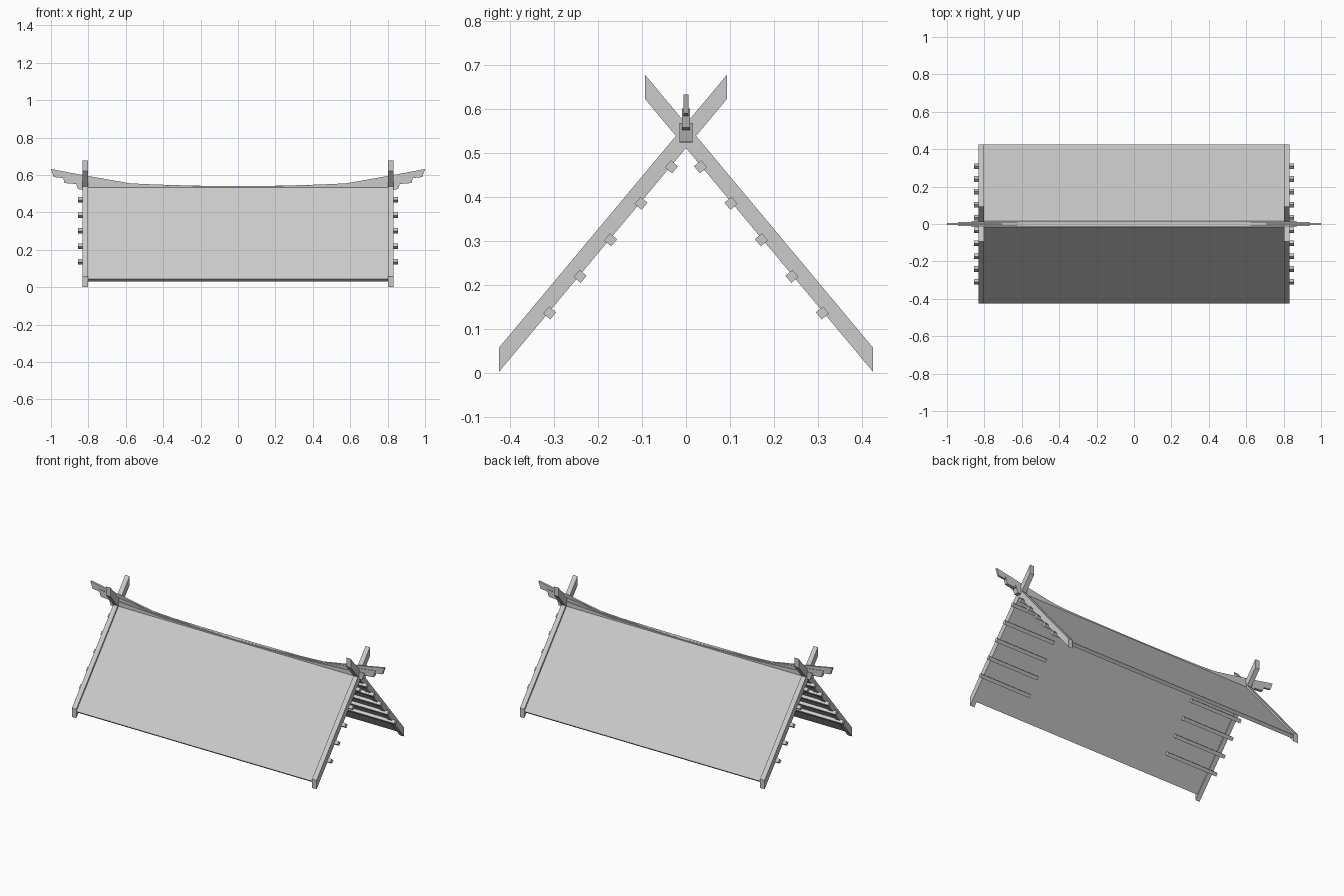
import bpy, bmesh
from mathutils import Vector

cube = bpy.data.objects.get("Cube")
if cube:
    bpy.data.objects.remove(cube)

grey = bpy.data.materials.new("plain grey")
grey.use_nodes = True
tone = (0.6, 0.6, 0.6, 1)
grey.diffuse_color = tone
grey.node_tree.nodes["Principled BSDF"].inputs["Base Color"].default_value = tone


def prism(name, outline, axis, low, high):
    """Extrude an outline along x (outline in y, z) or along y (outline in x, z)."""
    bm = bmesh.new()
    place = (lambda a, b: (low, a, b)) if axis == "x" else (lambda a, b: (a, low, b))
    face = bm.faces.new([bm.verts.new(place(a, b)) for a, b in outline])
    moved = bmesh.ops.extrude_face_region(bm, geom=[face])["geom"]
    offset = Vector((high - low, 0, 0) if axis == "x" else (0, high - low, 0))
    bmesh.ops.translate(bm, vec=offset, verts=[v for v in moved if isinstance(v, bmesh.types.BMVert)])
    bmesh.ops.recalc_face_normals(bm, faces=bm.faces)
    mesh = bpy.data.meshes.new(name)
    bm.to_mesh(mesh)
    bm.free()
    mesh.materials.append(grey)
    obj = bpy.data.objects.new(name, mesh)
    bpy.context.collection.objects.link(obj)
    return obj


# Direction up the slope, and the outward normal, for the front side (y, z)
up = Vector((0.425, 0.508)).normalized()
out = Vector((-up.y, up.x))
slope = up.y / up.x

for side, label in ((1, "front"), (-1, "back")):
    def flip(points):
        return [(side * y, z) for y, z in points]

    # Roof slab, square at the eave and upright at the ridge
    eave = Vector((-0.425, 0.043))
    inner = eave - out * 0.021
    top_y = -0.012
    slab = [eave, (top_y, eave.y + slope * (top_y - eave.x)),
            (top_y, inner.y + slope * (top_y - inner.x)), inner]
    prism(label + "_roof_slab", flip(slab), "x", -0.803, 0.803)

    for end, end_label in ((1, "left"), (-1, "right")):
        # Gable boards that cross above the ridge
        board = [(-0.425, 0.002), (0.093, 0.622), (0.093, 0.677), (-0.425, 0.057)]
        prism(f"{label}_{end_label}_gable_board", flip(board), "x", end * 0.802, end * 0.832)

        # Short purlins under the slab that poke past the boards
        for i in range(5):
            centre = Vector((-0.033 - 0.0692 * i, 0.468 - 0.083 * i))
            h = 0.0105
            square = [centre + up * a + out * b for a, b in ((-h, -h), (h, -h), (h, h), (-h, h))]
            prism(f"{label}_{end_label}_purlin_{i + 1}", flip(square), "x", end * 0.5, end * 0.855)

# Ridge made of three stacked layers, each thinner, longer and more upswept
curve = [(0, 0), (0.22, 0.03), (0.45, 0.1), (0.58, 0.17), (0.83, 0.65), (1, 1)]
layers = [("ridge_base", 0.015, 0.87, 0.855, 0.567, 0.524, 0.521),
          ("ridge_middle", 0.0095, 0.94, 0.927, 0.6, 0.557, 0.551),
          ("ridge_crest", 0.006, 1.0, 0.985, 0.632, 0.589, 0.581)]
for name, half, tip, toe, tip_z, toe_z, heel_z in layers:
    top = [(tip * t, 0.54 + (tip_z - 0.54) * rise) for t, rise in curve]
    under = [(toe, toe_z), (toe - 0.07, heel_z), (0.76, 0.522)]
    right_half = top + under
    outline = right_half + [(-x, z) for x, z in reversed(right_half) if x > 0]
    prism(name, outline, "y", -half, half)
